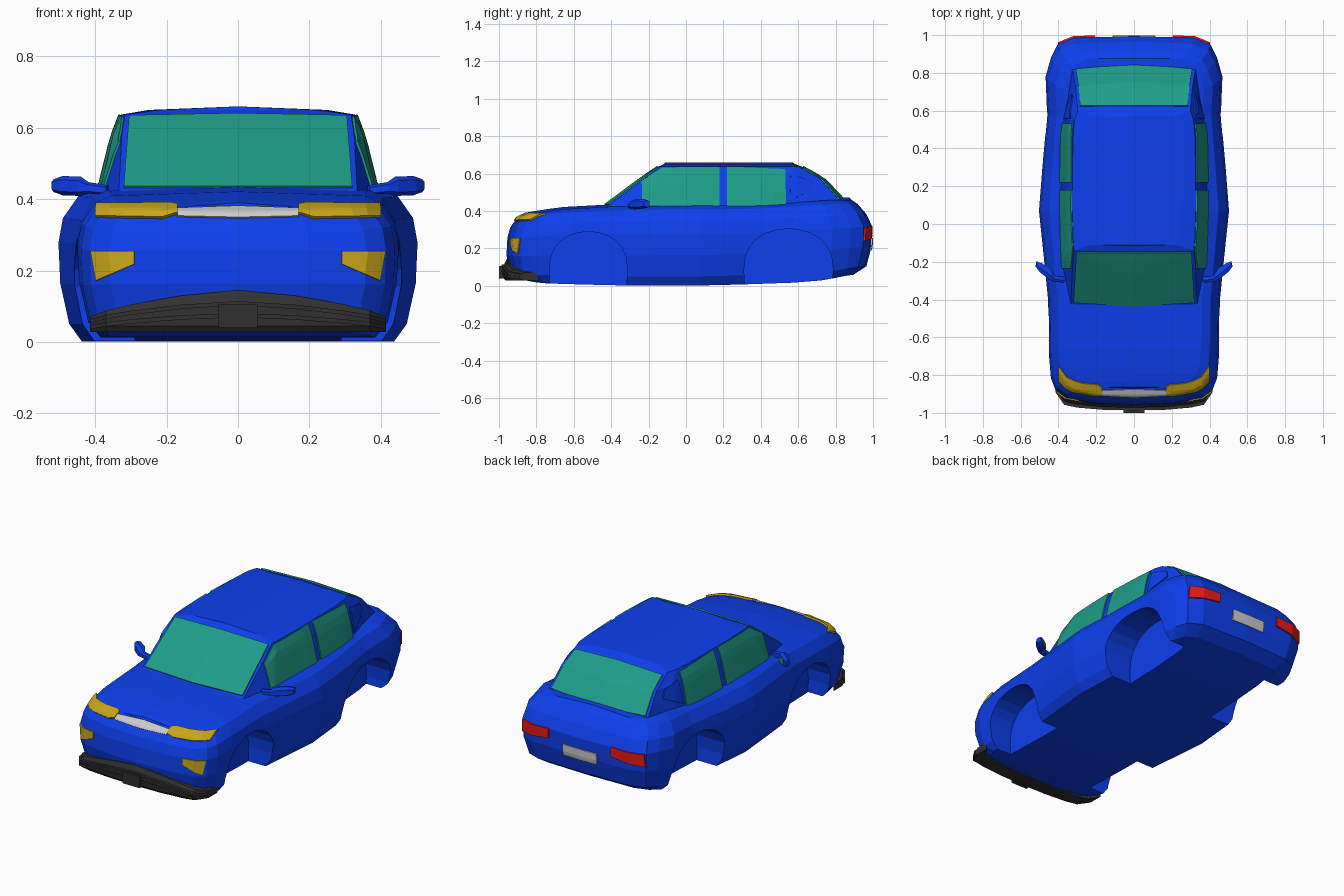
import bpy, bmesh, math
from mathutils import Vector
from mathutils.bvhtree import BVHTree

if "Cube" in bpy.data.objects:
    bpy.data.objects.remove(bpy.data.objects["Cube"])


def material(name, r, g, b):
    m = bpy.data.materials.new(name)
    m.diffuse_color = (r, g, b, 1)
    m.use_nodes = True
    m.node_tree.nodes["Principled BSDF"].inputs["Base Color"].default_value = m.diffuse_color
    return m


BLUE = material("blue_paint", 0.004, 0.05, 0.85)
GLASS = material("teal_glass", 0.013, 0.34, 0.25)
AMBER = material("amber_lamp", 0.58, 0.38, 0.01)
RED = material("red_lamp", 0.85, 0.01, 0.01)
DARK = material("dark_plastic", 0.03, 0.03, 0.03)
SILVER = material("silver", 0.55, 0.55, 0.55)


def finish(bm, name, mat, mirror=False, thick=0):
    bmesh.ops.remove_doubles(bm, verts=bm.verts[:], dist=1e-4)
    bmesh.ops.recalc_face_normals(bm, faces=bm.faces[:])
    me = bpy.data.meshes.new(name)
    bm.to_mesh(me)
    ob = bpy.data.objects.new(name, me)
    bpy.context.collection.objects.link(ob)
    if mat:
        me.materials.append(mat)
    if thick:
        s = ob.modifiers.new("thickness", 'SOLIDIFY')
        s.thickness, s.offset = thick, 0
    if mirror:
        ob.modifiers.new("mirror", 'MIRROR')
    return ob


def grid(bm, rows):
    """Quads between successive rows of points."""
    vs = [[bm.verts.new(p) for p in r] for r in rows]
    for a, b in zip(vs, vs[1:]):
        for j in range(len(a) - 1):
            bm.faces.new((a[j], a[j + 1], b[j + 1], b[j]))


def shell(name, layers, crown, mat):
    """Stack half outlines (front centre to rear centre), mirror, close top and bottom."""
    n = len(layers[0])
    rows = [[(0, p[1], p[2]) for p in layers[0]]] + layers
    rows += [[(0, p[1], p[2] + (crown if 0 < j < n - 1 else 0)) for j, p in enumerate(layers[-1])]]
    bm = bmesh.new()
    for s in (1, -1):
        grid(bm, [[(s * x, y, z) for x, y, z in r] for r in rows])
    ob = finish(bm, name, mat)
    return ob, BVHTree.FromBMesh(bm)


def sweep(name, rings, mat, mirror=False):
    """Skin closed rings and cap the ends."""
    bm = bmesh.new()
    grid(bm, [r + r[:1] for r in rings])
    bmesh.ops.remove_doubles(bm, verts=bm.verts[:], dist=1e-5)
    bmesh.ops.holes_fill(bm, edges=bm.edges[:])
    return finish(bm, name, mat, mirror)


def lerp(table, y):
    for (a, p), (b, q) in zip(table, table[1:]):
        if y <= b:
            return p + (q - p) * (y - a) / (b - a)
    return table[-1][1]


def panel(name, low, high, view, tree, mat, thick=0.014, mirror=False, steps=5):
    """Panel between two polylines, projected onto a surface from one view."""
    ray = {'side': lambda u, v: ((2, u, v), (-1, 0, 0), (.4, u, v)),
           'front': lambda u, v: ((u, -2, v), (0, 1, 0), (u, -.8, v)),
           'rear': lambda u, v: ((u, 2, v), (0, -1, 0), (u, .9, v))}[view]

    def split(line):
        pts = [Vector(p) for p in line]
        out = [a.lerp(b, i / steps) for a, b in zip(pts, pts[1:]) for i in range(steps)]
        return out + [pts[-1]]

    def project(p):
        start, direction, guess = (Vector(c) for c in ray(*p))
        hit = tree.ray_cast(start, direction)[0]
        return hit if hit else tree.find_nearest(guess)[0]

    a, b = split(low), split(high)
    bm = bmesh.new()
    grid(bm, [[project(p.lerp(q, i / 5)) for p, q in zip(a, b)] for i in range(6)])
    return finish(bm, name, mat, mirror, thick)


# Lower body: plan outline (half width, y), stacked in levels
plan = [(0, -.96), (.2, -.953), (.36, -.925), (.415, -.885), (.44, -.82), (.45, -.7), (.455, -.4),
        (.475, -.2), (.503, .07), (.485, .3), (.46, .58), (.468, .78), (.44, .88), (.405, .95),
        (.32, .985), (0, .995)]
bottom = [(-1, .04), (-.86, .015), (-.5, .004), (0, 0), (.5, .012), (.8, .03), (.9, .045), (1, .06)]
belt = [(-1, .355), (-.86, .375), (-.6, .4), (-.3, .405), (.3, .41), (.6, .425), (.9, .44), (1, .44)]
# level: height fraction, width scale, front and rear pull-in
levels = [(0, .87, .08, .10), (.12, .94, .02, .03), (.4, .99, 0, .003), (.68, 1, .005, 0),
          (.85, .975, .02, .03), (1, .89, .055, .08), (1.05, .79, .09, .11)]


def body_point(x, y, t, scale, front, rear):
    lo, hi = lerp(bottom, y), lerp(belt, y)
    pull = front * min(1, max(0, (-y - .5) / .4)) - rear * min(1, max(0, (y - .55) / .4))
    return (x * scale, y + pull, lo + (hi - lo) * t)


body, body_tree = shell("lower_body", [[body_point(x, y, *lv) for x, y in plan] for lv in levels], .012, BLUE)

# Wheel arches cut into the body
bm = bmesh.new()
for yc, r, h in ((-.522, .208, .205), (.548, .238, .22)):
    arc = [(yc + r * math.cos(math.pi * i / 12), .085 + h * math.sin(math.pi * i / 12) ** .8) for i in range(13)]
    arc += [(yc - r * .95, -.1), (yc + r * .95, -.1)]
    for s in (1, -1):
        f = bm.faces.new([bm.verts.new((s * .29, y, z)) for y, z in arc])
        ext = bmesh.ops.extrude_face_region(bm, geom=[f], use_keep_orig=True)
        bmesh.ops.translate(bm, vec=(s * .4, 0, 0),
                            verts=[v for v in ext['geom'] if isinstance(v, bmesh.types.BMVert)])
cutter = finish(bm, "arch_cutter", None)
cutter.hide_render = True
cut = body.modifiers.new("arches", 'BOOLEAN')
cut.operation, cut.object, cut.solver = 'DIFFERENCE', cutter, 'EXACT'
bpy.context.view_layer.objects.active = body
bpy.ops.object.modifier_apply(modifier=cut.name)
bpy.data.objects.remove(cutter)

# Cabin: base, waist, roof edge, roof
outlines = [
    (.40, [(0, -.475), (.335, -.455), (.385, -.22), (.395, .1), (.39, .45), (.37, .62), (.335, .87), (0, .90)]),
    (.575, [(0, -.24), (.326, -.222), (.345, -.15), (.352, .1), (.35, .45), (.338, .6), (.308, .715), (0, .735)]),
    (.637, [(0, -.148), (.317, -.138), (.322, -.08), (.328, .1), (.323, .45), (.315, .55), (.298, .60), (0, .62)]),
    (.65, [(0, -.12), (.22, -.11), (.24, -.06), (.25, .1), (.25, .45), (.24, .54), (.22, .57), (0, .585)])]
cabin, cabin_tree = shell("cabin", [[(x, y, z) for x, y in o] for z, o in outlines], .01, BLUE)

# Windows
panel("windscreen", [(-.32, .432), (0, .432), (.32, .432)], [(-.305, .63), (0, .636), (.305, .63)],
      'front', cabin_tree, GLASS)
panel("rear_window", [(-.308, .462), (0, .455), (.308, .462)], [(-.285, .625), (0, .635), (.285, .625)],
      'rear', cabin_tree, GLASS)
panel("front_side_window", [(-.235, .425), (-.125, .425), (.18, .425)],
      [(-.235, .56), (-.125, .63), (.18, .635)], 'side', cabin_tree, GLASS, mirror=True)
panel("rear_side_window", [(.22, .425), (.535, .428)], [(.22, .635), (.53, .622)],
      'side', cabin_tree, GLASS, mirror=True)
panel("quarter_panel", [(.555, .455), (.685, .52)], [(.56, .59), (.67, .565)],
      'side', cabin_tree, BLUE, mirror=True)

# Lamps, trim strip and rear plate
panel("headlamp", [(.17, .358), (.21, .345), (.395, .347)], [(.168, .378), (.19, .382), (.395, .38)],
      'front', body_tree, AMBER, .022, True)
panel("fog_lamp", [(.29, .218), (.395, .172)], [(.29, .255), (.41, .255)], 'front', body_tree, AMBER, .014, True)
panel("front_trim_strip", [(-.17, .35), (0, .346), (.17, .35)], [(-.17, .37), (0, .376), (.17, .37)],
      'front', body_tree, SILVER)
panel("tail_lamp", [(.205, .265), (.4, .24)], [(.205, .32), (.395, .315)], 'rear', body_tree, RED, .02, True)
panel("rear_plate", [(-.11, .19), (.11, .19)], [(-.11, .255), (.11, .255)], 'rear', body_tree, SILVER)

# Dark lower grille with slats and plate holder
nose = [(0, -.97, .145), (.16, -.967, .13), (.3, -.955, .105), (.37, -.94, .088), (.415, -.875, .07)]
nose = [(-x, y, z) for x, y, z in nose[:0:-1]] + nose
sweep("lower_grille", [[(x, y + .09, .028), (x, y + .005, .028), (x, y - .008, .045), (x, y - .008, z * .7),
                        (x, y + .012, z), (x, y + .09, z)] for x, y, z in nose], DARK)
for i, f in enumerate((.45, .68)):
    sweep(f"grille_slat_{i + 1}", [[(x, y + dy, z * f + .01 + dz) for dy, dz in
                                    ((.01, -.006), (-.017, -.006), (-.017, .006), (.01, .006))]
                                   for x, y, z in nose], DARK)
sweep("front_plate_holder", [[(x, -.95, .04), (x, -1, .04), (x, -1, .105), (x, -.95, .105)]
                             for x in (-.055, .055)], DARK)


# Door mirrors and their glass
def mirror_ring(x, y, z, d, h):
    return [(x, y - d, z - h * .6), (x, y - d, z + h * .6), (x - d * .4, y - d * .2, z + h),
            (x - d * .5, y + d, z + h * .8), (x - d * .5, y + d, z - h * .8), (x - d * .4, y - d * .2, z - h)]


sweep("door_mirror", [mirror_ring(*p) for p in (
    (.37, -.295, .425, .014, .014), (.425, -.29, .432, .016, .016), (.45, -.27, .436, .024, .027),
    (.50, -.232, .438, .022, .027), (.522, -.21, .438, .014, .018))], BLUE, True)
sweep("mirror_glass", [[(x, y, .42), (x, y + .008, .42), (x, y + .008, .455), (x, y, .455)]
                       for x, y in ((.442, -.247), (.492, -.212))], GLASS, True)
